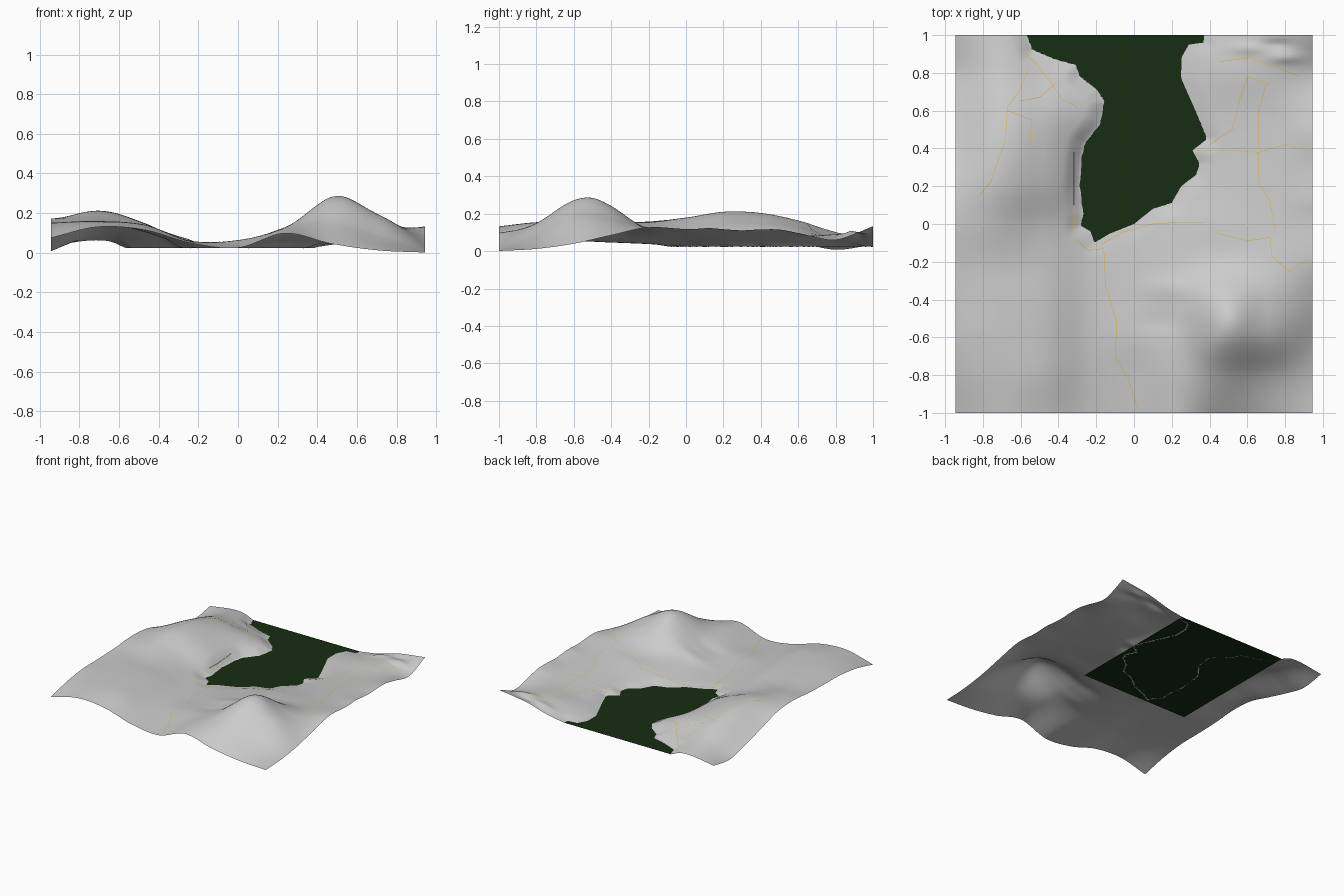
import bpy, bmesh, math

if "Cube" in bpy.data.objects:
    bpy.data.objects.remove(bpy.data.objects["Cube"])

HX, HY, LAKE_Z = 0.945, 1.0, 0.025
NX, NY = 150, 160

# Coarse height grid in thousandths: rows from y = 1 down to -1, columns from x = -0.945 to 0.945
H = [
    [35, 63, 30, 25, 22, 28, 40, 100, 133],
    [8, 100, 65, 40, 22, 30, 60, 90, 60],
    [50, 160, 130, 66, 22, 30, 50, 78, 95],
    [105, 203, 148, 46, 22, 30, 52, 82, 115],
    [160, 210, 145, 36, 22, 32, 62, 90, 117],
    [173, 175, 108, 32, 32, 60, 85, 102, 118],
    [158, 150, 110, 43, 46, 80, 112, 126, 127],
    [152, 156, 128, 53, 56, 112, 228, 172, 85],
    [148, 160, 138, 60, 64, 128, 262, 187, 40],
    [122, 153, 140, 57, 43, 122, 148, 80, 12],
    [75, 130, 115, 48, 25, 98, 45, 12, 1],
]

# Local relief: (x, y, height, radius x, radius y)
BUMPS = [(.52, -.49, .024, .11, .11), (.2, -.34, .012, .14, .06), (.15, -.52, -.008, .12, .06),
         (.945, .5, .008, .1, .08), (.945, .3, -.006, .1, .07), (.945, .12, .006, .1, .06),
         (.6, .93, .012, .09, .03), (.8, .88, .014, .09, .03), (.75, .95, -.012, .08, .025)]

# Shoreline, from the back left round to the back right
SHORE = [(-.57, 1.05), (-.57, 1), (-.54, .92), (-.42, .87), (-.31, .84), (-.29, .78), (-.2, .71),
         (-.16, .65), (-.18, .53), (-.26, .43), (-.28, .35), (-.29, .2), (-.27, .05),
         (-.285, -.01), (-.23, -.04), (-.21, -.1), (-.13, -.05), (0, 0), (.1, .08),
         (.2, .11), (.25, .2), (.33, .26), (.35, .32), (.31, .39), (.39, .45), (.34, .57),
         (.3, .66), (.25, .77), (.25, .88), (.29, .95), (.37, .96), (.37, 1.05)]


def cubic(p, t):
    a, b, c, d = p
    return b + .5 * t * (c - a + t * (2 * a - 5 * b + 4 * c - d + t * (3 * (b - c) + d - a)))


def sample(vals, u):
    n = len(vals) - 1
    i = min(int(u), n - 1)
    lo = vals[i - 1] if i > 0 else 2 * vals[0] - vals[1]
    hi = vals[i + 2] if i + 2 <= n else 2 * vals[n] - vals[n - 1]
    return cubic((lo, vals[i], vals[i + 1], hi), u - i)


def shore_distance(x, y):
    """Distance to the shoreline, negative on the water side."""
    inside, best = False, 9.0
    for (ax, ay), (bx, by) in zip(SHORE, SHORE[1:] + SHORE[:1]):
        if (ay > y) != (by > y) and x < ax + (y - ay) * (bx - ax) / (by - ay):
            inside = not inside
        dx, dy = bx - ax, by - ay
        t = max(0, min(1, ((x - ax) * dx + (y - ay) * dy) / (dx * dx + dy * dy)))
        best = min(best, math.hypot(x - ax - t * dx, y - ay - t * dy))
    return -best if inside else best


def height(x, y):
    d = shore_distance(x, y)
    if d < 0:
        return LAKE_Z + 0.15 * d, d
    u = (x + HX) / (2 * HX) * (len(H[0]) - 1)
    v = (HY - y) / (2 * HY) * (len(H) - 1)
    h = sample([sample(row, u) for row in H], v) / 1000
    for bx, by, a, rx, ry in BUMPS:
        h += a * math.exp(-((x - bx) / rx) ** 2 - ((y - by) / ry) ** 2)
    if h > LAKE_Z:
        k = min(1, d / 0.09)
        h = LAKE_Z + (h - LAKE_Z) * k * (2 - k)
    return max(h, 0), d


def material(name, col):
    m = bpy.data.materials.new(name)
    m.diffuse_color = (*col, 1)
    m.use_nodes = True
    m.node_tree.nodes["Principled BSDF"].inputs["Base Color"].default_value = m.diffuse_color
    return m


def mesh_object(name, bm):
    me = bpy.data.meshes.new(name)
    bm.to_mesh(me)
    bm.free()
    ob = bpy.data.objects.new(name, me)
    bpy.context.collection.objects.link(ob)
    return ob


# Terrain sheet, open where the water is
bm = bmesh.new()
grid, dist = [], {}
for j in range(NY + 1):
    row = []
    for i in range(NX + 1):
        x, y = HX * (2 * i / NX - 1), HY * (2 * j / NY - 1)
        z, d = height(x, y)
        vert = bm.verts.new((x, y, z))
        dist[vert] = d
        row.append(vert)
    grid.append(row)
for j in range(NY):
    for i in range(NX):
        quad = (grid[j][i], grid[j][i + 1], grid[j + 1][i + 1], grid[j + 1][i])
        if max(dist[q] for q in quad) > 0:
            bm.faces.new(quad).smooth = True
bmesh.ops.delete(bm, geom=[v for v in bm.verts if not v.link_faces], context='VERTS')
mesh_object("terrain", bm)

# Lake surface: one flat rectangle
bm = bmesh.new()
bm.faces.new([bm.verts.new((x, y, LAKE_Z)) for x, y in
              ((-.57, -.11), (.38, -.11), (.38, 1), (-.57, 1))])
lake = mesh_object("lake", bm)
lake.data.materials.append(material("lake_green", (.008, .026, .006)))

# Roads: narrow flat ribbons draped on the terrain
yellow = material("road_yellow", (.75, .5, .05))
WEST = [
    [(-.57, .9), (-.52, .85), (-.44, .75), (-.38, .66), (-.3, .62)],
    [(-.55, .84), (-.61, .7), (-.67, .62), (-.68, .45), (-.76, .22), (-.82, .15)],
    [(-.67, .6), (-.54, .55), (-.55, .43)],
    [(-.61, .65), (-.5, .67), (-.42, .74)],
    [(-.32, .38), (-.32, .1), (-.31, -.08), (-.24, -.14)],
]
SOUTH = [
    [(-.24, -.14), (-.16, -.13), (-.15, -.33), (-.09, -.52), (-.1, -.7), (-.03, -.82), (.02, -.98)],
    [(-.18, -.11), (-.05, -.04), (.1, 0), (.25, .01), (.37, .01)],
    [(.37, .03), (.45, -.05), (.6, -.09), (.72, -.07), (.73, -.17), (.82, -.25), (.92, -.19)],
]
EAST = [
    [(.33, .39), (.5, .39), (.66, .38), (.8, .42), (.92, .39)],
    [(.4, .42), (.52, .5), (.56, .66), (.6, .78), (.72, .74)],
    [(.66, .38), (.66, .22), (.72, .12), (.75, -.05)],
    [(.45, .86), (.62, .88), (.75, .83), (.88, .78)],
    [(.66, .4), (.66, .6), (.7, .74)],
]
for n, path in enumerate(WEST + SOUTH + EAST):
    bm = bmesh.new()
    for (ax, ay), (bx, by) in zip(path, path[1:]):
        length = math.hypot(bx - ax, by - ay)
        ox, oy = -(by - ay) / length * .0015, (bx - ax) / length * .0015
        steps = max(1, int(length / .012))
        prev = None
        for k in range(steps + 1):
            x, y = ax + (bx - ax) * k / steps, ay + (by - ay) * k / steps
            z = max(height(x, y)[0], LAKE_Z) + .0012
            pair = [bm.verts.new((x + s * ox, y + s * oy, z)) for s in (1, -1)]
            if prev:
                bm.faces.new((prev[0], prev[1], pair[1], pair[0]))
            prev = pair
    mesh_object(f"road_{n + 1}", bm).data.materials.append(yellow)
